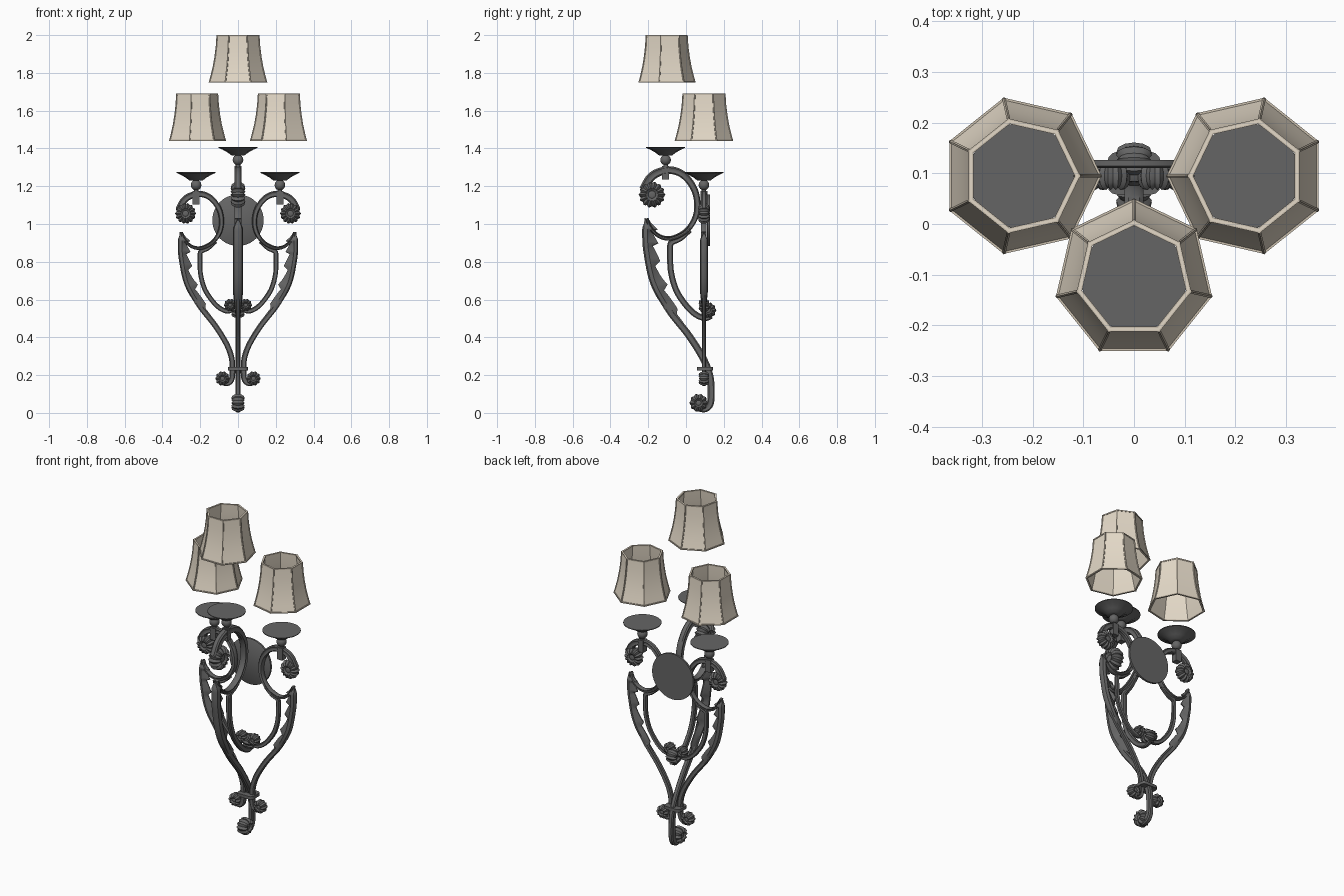
import bpy, bmesh
from math import sin, cos, pi
from mathutils import Vector, Matrix

if "Cube" in bpy.data.objects:
    bpy.data.objects.remove(bpy.data.objects["Cube"])

iron = bpy.data.materials.new("iron")
iron.diffuse_color = (0.13, 0.13, 0.13, 1)
iron.use_nodes = True
iron.node_tree.nodes["Principled BSDF"].inputs["Base Color"].default_value = iron.diffuse_color
cream = bpy.data.materials.new("cream_fabric")
cream.diffuse_color = (0.78, 0.70, 0.58, 1)
cream.use_nodes = True
cream.node_tree.nodes["Principled BSDF"].inputs["Base Color"].default_value = cream.diffuse_color
trim = bpy.data.materials.new("shade_trim")
trim.diffuse_color = (0.60, 0.53, 0.43, 1)
trim.use_nodes = True
trim.node_tree.nodes["Principled BSDF"].inputs["Base Color"].default_value = trim.diffuse_color


def mesh_from(bm, name, mat, angle=40):
    bmesh.ops.recalc_face_normals(bm, faces=bm.faces[:])
    me = bpy.data.meshes.new(name)
    bm.to_mesh(me)
    bm.free()
    me.shade_smooth()
    me.set_sharp_from_angle(angle=angle * pi / 180)
    me.materials.append(mat)
    return me


def place(me, name, matrix):
    ob = bpy.data.objects.new(name, me)
    bpy.context.collection.objects.link(ob)
    ob.matrix_world = matrix
    return ob


def spline(pts, n=8):
    """Catmull-Rom curve through 2D points."""
    p = [Vector(q) for q in pts]
    p = [2 * p[0] - p[1]] + p + [2 * p[-1] - p[-2]]
    out = []
    for a, b, c, d in zip(p, p[1:], p[2:], p[3:]):
        for i in range(n):
            t = i / n
            out.append(0.5 * (2*b + (c-a)*t + (2*a-5*b+4*c-d)*t*t + (3*b-a-3*c+d)*t**3))
    return out + [p[-2]]


def skin(bm, rings, caps=True):
    """Join rings of points with quads."""
    vr = [[bm.verts.new(q) for q in r] for r in rings]
    k = len(vr[0])
    for a, b in zip(vr, vr[1:]):
        for i in range(k):
            bm.faces.new((a[i], a[(i+1) % k], b[(i+1) % k], b[i]))
    if caps:
        bm.faces.new(vr[0])
        bm.faces.new(vr[-1])


def sweep(bm, pts, section):
    """Sweep a section (offset, thickness) along a path in the xz plane."""
    path = spline(pts)
    rings = []
    for i, p in enumerate(path):
        d = (path[min(i+1, len(path)-1)] - path[max(i-1, 0)]).normalized()
        rings.append([(p.x - d.y*n, v, p.y + d.x*n) for n, v in section(i/(len(path)-1))])
    skin(bm, rings)


def band(s, end=1.0):
    """Grooved bar section, narrowing to `end` at the finish."""
    half = [(.022, .010), (.014, .017), (.006, .013), (-.006, .013), (-.014, .017), (-.022, .010)]
    full = half + [(n, -v) for n, v in reversed(half)]
    return lambda t: [(n*s*(1+(end-1)*t), v*s) for n, v in full]


def leaf(t):
    """Serrated leaf section, teeth on the inner side."""
    env = min(1, t*7 + .1, (1-t)*3 + .06)
    w = (.022 + .036*((t*6) % 1)) * env
    half = [(.020*env, .006*env), (.012, .02*env), (-.008, .026*env), (-.008-w*.5, .014*env), (-.008-w, .003)]
    return half + [(n, -v) for n, v in reversed(half)]


def rosette(bm, x, z, r, thick, petals=14):
    """Petalled ball with a centre button on both faces."""
    prof = [(.12, .80), (.22, .78), (.30, .70), (.50, 1), (.78, .88), (.94, .52), (1, 0)]
    prof += [(a, -h) for a, h in reversed(prof[:-1])]
    n = petals * 4
    rings = []
    for a, h in prof:
        amp = .07 if a > .4 else 0
        ring = []
        for i in range(n):
            th = 2*pi*i/n
            c = cos(petals*th)
            rad = r*a*(1 + amp*c)
            ring.append((x + rad*cos(th), thick*h*(1 + 1.5*amp*c), z + rad*sin(th)))
        rings.append(ring)
    skin(bm, rings)


# scrolled arm, drawn at the size of the front arm
bm = bmesh.new()
sweep(bm, [(.325, 1.18), (.288, 1.245), (.235, 1.277), (.166, 1.283), (.103, 1.25), (.055, 1.18),
           (.04, 1.10), (.055, 1.025), (.103, .96), (.177, .925), (.24, .935), (.288, .98), (.308, 1.03)],
      band(1.1, .35))
stem = [(.308, 1.03), (.312, .95), (.305, .85), (.27, .69), (.19, .545), (.085, .41)]
sweep(bm, stem, leaf)
sweep(bm, [(.30, .85), (.268, .69), (.19, .545), (.085, .41), (.01, .29), (-.025, .2), (-.033, .12),
           (-.028, .05), (0, .022), (.045, .03)], band(.85))
sweep(bm, [(.08, .97), (.13, .925), (.172, .905), (.183, .89), (.184, .85), (.18, .75), (.152, .65),
           (.1, .57), (.05, .522), (0, .502), (-.035, .515)], band(.72))
rosette(bm, .28, 1.155, .066, .035)
rosette(bm, -.018, .543, .040, .032, 10)
rosette(bm, .033, .053, .046, .032, 10)
arm_mesh = mesh_from(bm, "arm", iron)


def lathe(bm, prof, n, flute=0):
    skin(bm, [[(r*cos(2*pi*i/n), r*sin(2*pi*i/n), z - (flute if i % 2 and .04 < r < .09 else 0))
               for i in range(n)] for r, z in prof])


# drip dish with ball and clamp, top at z = 0
bm = bmesh.new()
lathe(bm, [(.104, 0), (.104, -.004), (.082, -.012), (.055, -.027), (.036, -.044), (.015, -.046)], 32, .003)
bmesh.ops.create_uvsphere(bm, u_segments=20, v_segments=12, radius=.028,
                          matrix=Matrix.Translation((0, 0, -.069)))
lathe(bm, [(.012, -.085), (.012, -.11)], 12)
bmesh.ops.create_cube(bm, size=1, matrix=Matrix.Translation((0, 0, -.137)) @ Matrix.Diagonal((.036, .036, .072, 1)))
dish_mesh = mesh_from(bm, "dish", iron)

# seven-sided flared shade, bottom at z = 0, one corner towards the wall
PROFILE = [(.155, 0), (.144, .04), (.133, .085), (.124, .135), (.117, .19), (.113, .25)]


def hepta(r, z):
    return [Vector((-r*cos(2*pi*i/7), r*sin(2*pi*i/7), z)) for i in range(7)]


bm = bmesh.new()
outer = [hepta(r, z) for r, z in PROFILE]
inner = [hepta(r - .005, z) for r, z in reversed(PROFILE)]
skin(bm, outer + inner + [outer[0]], caps=False)
bmesh.ops.remove_doubles(bm, verts=bm.verts[:], dist=1e-5)
shade_mesh = mesh_from(bm, "shade", cream, 30)

# trim along the corners and both rims of the shade
bm = bmesh.new()
for r, z in (PROFILE[0], PROFILE[-1]):
    s = 1 if z else 0
    ring = [hepta(r+.003, z-.007*s), hepta(r+.003, z+.007*(1-s)), hepta(r-.008, z+.007*(1-s)),
            hepta(r-.008, z-.007*s), hepta(r+.003, z-.007*s)]
    skin(bm, ring, caps=False)
for i in range(7):
    a = Matrix.Rotation(2*pi*i/7, 3, 'Z')
    skin(bm, [[a @ Vector((-r + .004*cos(k*pi/3), .004*sin(k*pi/3), z)) for k in range(6)] for r, z in PROFILE])
bmesh.ops.remove_doubles(bm, verts=bm.verts[:], dist=1e-6)
trim_mesh = mesh_from(bm, "shade_trim", trim, 30)

# three lights: name, origin, turn, arm scale, arm offset, dish radius position, dish top, shade bottom
LIGHTS = [("front", (0, .1, 0), -pi/2, 1, (0, 0), .208, 1.408, 1.75),
          ("right", (0, .095, 0), 0, .793, (.0555, .14), .222, 1.275, 1.44),
          ("left", (0, .095, 0), pi, .793, (.0555, .14), .222, 1.275, 1.44)]
for name, org, turn, s, (du, dz), u, dish_z, shade_z in LIGHTS:
    base = Matrix.Translation(org) @ Matrix.Rotation(turn, 4, 'Z')
    place(arm_mesh, name + "_arm", base @ Matrix.Translation((du, 0, dz)) @ Matrix.Scale(s, 4))
    place(dish_mesh, name + "_dish", base @ Matrix.Translation((u, 0, dish_z)))
    up = base @ Matrix.Translation((u, 0, shade_z))
    place(shade_mesh, name + "_shade", up)
    place(trim_mesh, name + "_shade_trim", up)

# round wall plate
bm = bmesh.new()
lathe(bm, [(.130, -.008), (.136, -.004), (.136, .008)], 48)
place(mesh_from(bm, "wall_plate", iron), "wall_plate",
      Matrix.Translation((0, .118, 1.02)) @ Matrix.Rotation(pi/2, 4, 'X') @ Matrix.Scale(-1, 4, (0, 0, 1)))

# collar binding the three stems
bm = bmesh.new()
bmesh.ops.create_cube(bm, size=1, matrix=Matrix.Diagonal((.105, .085, .018, 1)))
bmesh.ops.bevel(bm, geom=[e for e in bm.edges if abs(e.verts[0].co.z - e.verts[1].co.z) > .01],
                offset=.02, segments=3, affect='EDGES', profile=.5)
place(mesh_from(bm, "collar", iron), "collar", Matrix.Translation((0, .1, .233)))
